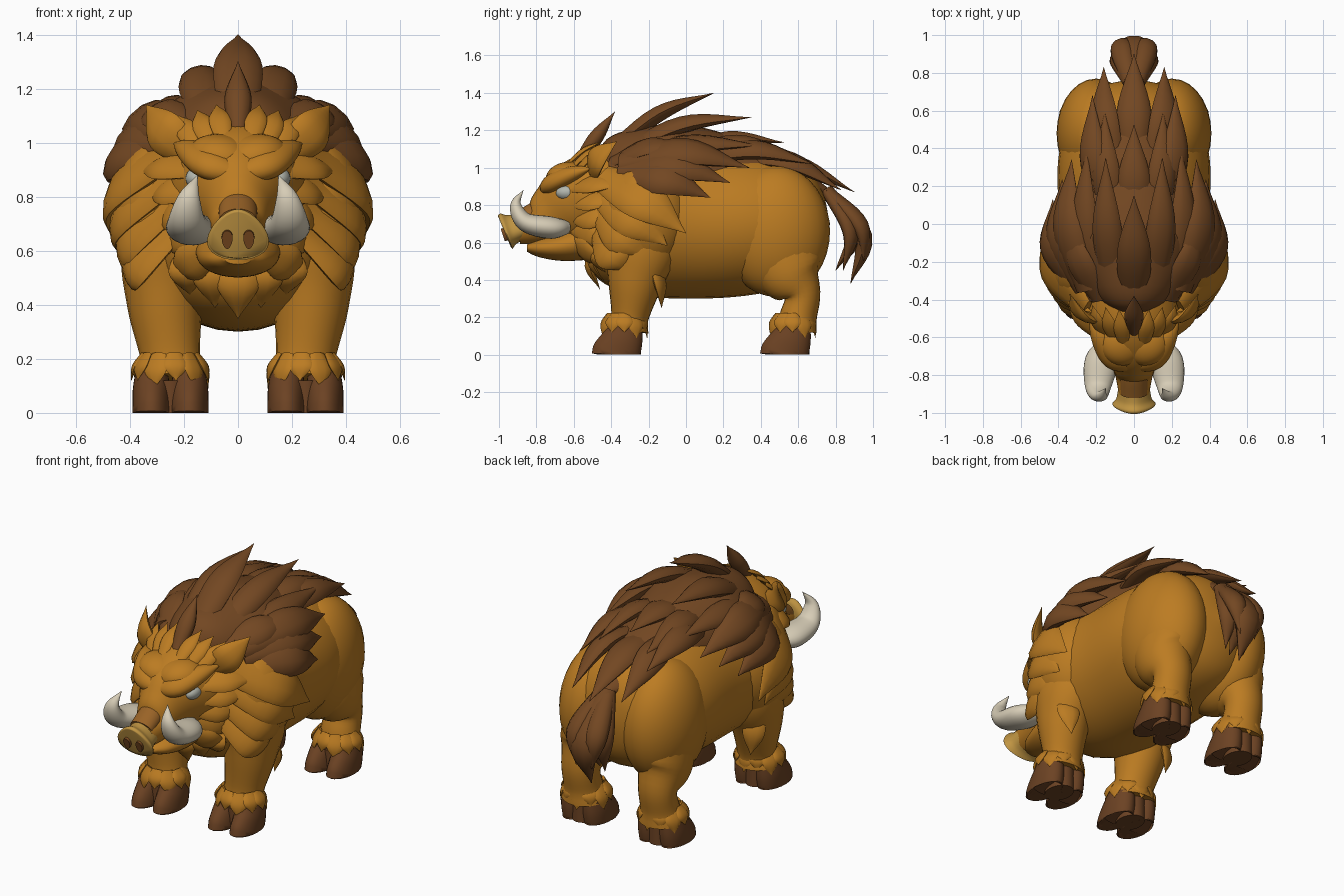
import bpy
import bmesh
import math
from mathutils import Vector, Matrix

cube = bpy.data.objects.get("Cube")
if cube:
    bpy.data.objects.remove(cube, do_unlink=True)


def material(name, *rgb):
    mat = bpy.data.materials.new(name)
    mat.use_nodes = True
    mat.diffuse_color = (*rgb, 1)
    shader = next(n for n in mat.node_tree.nodes if n.type == "BSDF_PRINCIPLED")
    shader.inputs["Base Color"].default_value = (*rgb, 1)
    return mat


GOLD = material("golden fur", .5, .2, .016)
BROWN = material("brown hair", .17, .063, .016)
HOOF = material("dark hoof", .15, .055, .017)
MUZZLE = material("muzzle brown", .32, .125, .02)
SNOUT = material("tan snout", .53, .3, .055)
IVORY = material("ivory", .68, .61, .47)
EYE = material("pale eye", .45, .47, .42)
NOSTRIL = material("nostril", .2, .07, .015)
UP, BACK = Vector((0, 0, 1)), Vector((0, 1, 0))


def spline(keys, steps):
    """Catmull-Rom samples through keys of (x, y, z, half width, half height)."""
    keys = [Vector(key) for key in keys]
    ends = [keys[0] * 2 - keys[1], *keys, keys[-1] * 2 - keys[-2]]
    samples = []
    for a, b, c, d in zip(ends, ends[1:], ends[2:], ends[3:]):
        for t in (i / steps for i in range(steps)):
            bend = a * 2 - b * 5 + c * 4 - d
            twist = b * 3 - a - c * 3 + d
            samples.append((b * 2 + (c - a) * t + bend * t ** 2 + twist * t ** 3) / 2)
    return samples + [keys[-1]]


def sweep(bm, keys, up=UP, sides=24, egg=0):
    """Loft elliptical rings along a curve."""
    samples = spline(keys, steps=6)
    centres = [Vector(sample[:3]) for sample in samples]
    rings = []
    for i, (centre, sample) in enumerate(zip(centres, samples)):
        tangent = centres[min(i + 1, len(centres) - 1)] - centres[max(i - 1, 0)]
        across = tangent.cross(up).normalized() * max(sample[3], .001)
        normal = across.cross(tangent).normalized() * max(sample[4], .001)
        ring = []
        for k in range(sides):
            cos, sin = math.cos(math.tau * k / sides), math.sin(math.tau * k / sides)
            co = centre + across * cos * (1 - egg * sin) + normal * sin
            co.z = max(co.z, 0)
            ring.append(bm.verts.new(co))
        rings.append(ring)
    for a, b in zip(rings, rings[1:]):
        for k in range(sides):
            bm.faces.new((a[k - 1], a[k], b[k], b[k - 1]))
    bm.faces.new(rings[0])
    bm.faces.new(rings[-1])


def lock(bm, base, tip, width, bulge, up, flat):
    """Pointed lock of hair that bulges away from the body."""
    middle = (base + tip) / 2
    out = (up or Vector((middle.x, 0, middle.z - .68))).normalized()
    middle += out * bulge
    thick = width * flat
    sweep(bm, [(*base, width * .65, thick * .7), (*middle, width, thick), (*tip, 0, 0)],
          up=out, sides=10)


def finish(bm, name, mat, mirror=True):
    bmesh.ops.recalc_face_normals(bm, faces=bm.faces)
    mesh = bpy.data.meshes.new(name)
    bm.to_mesh(mesh)
    bm.free()
    mesh.materials.append(mat)
    mesh.shade_smooth()
    mesh.set_sharp_from_angle(angle=math.radians(50))
    obj = bpy.data.objects.new(name, mesh)
    bpy.context.collection.objects.link(obj)
    if mirror:
        obj.modifiers.new("Mirror", "MIRROR").use_mirror_merge = False


def limb(name, mat, *keys, up=BACK, egg=0):
    """Mirrored pair of swept shapes."""
    bm = bmesh.new()
    sweep(bm, keys, up=up, egg=egg)
    finish(bm, name, mat)


def midline(name, mat, *rows, egg=0):
    """Single swept shape on the centre plane from (y, z, half width, half height)."""
    bm = bmesh.new()
    sweep(bm, [(0, *row) for row in rows], sides=32, egg=egg)
    finish(bm, name, mat, mirror=False)


def hair(name, mat, first, last=None, count=1, width=.08, bulge=.05, up=None, flat=.35, mirror=True):
    """Row of locks blended from the first (base, tip) to the last."""
    bm = bmesh.new()
    for i in range(count):
        blend = i / max(count - 1, 1)
        base, tip = (Vector(a).lerp(Vector(b), blend) for a, b in zip(first, last or first))
        lock(bm, base, tip, width, bulge, up, flat)
    finish(bm, name, mat, mirror)


def blob(name, mat, centre, radii, tilt=0):
    bm = bmesh.new()
    matrix = (Matrix.Translation(centre) @ Matrix.Rotation(tilt, 4, "Y")
              @ Matrix.Diagonal((*radii, 1)))
    bmesh.ops.create_uvsphere(bm, u_segments=28, v_segments=18, radius=1, matrix=matrix)
    finish(bm, name, mat)


# Barrel body and mane base
midline("body", GOLD, (-.52, .75, .1, .15), (-.45, .74, .28, .32), (-.25, .72, .4, .4),
        (.05, .7, .4, .4), (.35, .7, .4, .38), (.6, .7, .33, .32), (.72, .7, .2, .2), (.77, .7, 0, 0))
midline("mane_base", BROWN, (-.46, 1, .1, .1), (-.35, 1, .22, .2), (-.1, .95, .34, .29),
        (.2, .93, .27, .25), (.55, .9, .18, .13), (.8, .86, 0, 0))

# Legs, haunches and shoulders
limb("front_legs", GOLD, (.26, -.25, .9, .1, .14), (.27, -.24, .6, .16, .2),
     (.27, -.27, .4, .14, .15), (.25, -.3, .2, .11, .1), (.25, -.31, .13, .13, .11))
limb("hind_legs", GOLD, (.25, .5, .7, .12, .18), (.25, .55, .45, .14, .18),
     (.25, .62, .32, .11, .1), (.25, .6, .2, .11, .1), (.25, .59, .13, .13, .11))
blob("haunches", GOLD, (.2, .48, .66), (.21, .29, .35))
blob("shoulders", GOLD, (.27, -.21, .74), (.2, .23, .29))

# Cloven hooves and ragged cuffs
for leg, y in (("front", -.33), ("hind", .57)):
    ankle = Vector((.25, y, 0))
    bm = bmesh.new()
    for x in (.18, .32):
        toe = (x, y - .04)
        sweep(bm, [(x, y + .01, .15, .06, .09), (x, y - .01, .08, .07, .11),
                   (*toe, .01, .07, .13), (*toe, 0, .07, .13)], up=BACK)
    sweep(bm, [(*ankle.xy, .12, .07, .09), (*ankle.xy, 0, .07, .09)], up=BACK)
    finish(bm, leg + "_hooves", HOOF)
    bm = bmesh.new()
    cuffs = 11
    for k in range(cuffs):
        angle = math.tau * k / cuffs
        out = Vector((math.cos(angle), math.sin(angle) * .85, 0))
        base = ankle + out * .1 + UP * .22
        tip = ankle + out * .145 + UP * (.09 if k % 2 else .12)
        lock(bm, base, tip, width=.045, bulge=.01, up=out, flat=.25)
    finish(bm, leg + "_fur_cuffs", GOLD)

# Head, forehead, brows and jaw
midline("head", GOLD, (-.33, .82, .25, .27), (-.5, .82, .25, .26), (-.62, .79, .19, .22),
        (-.72, .74, .13, .16), (-.8, .69, .1, .1), (-.9, .67, .08, .08))
blob("forehead", GOLD, (.06, -.62, .94), (.13, .13, .09), tilt=-.2)
limb("brows", GOLD, (0, -.75, .88, .03, .03), (.1, -.71, .92, .07, .05),
     (.18, -.6, .97, .05, .04), (.24, -.5, 1, 0, 0), up=Vector((0, -.6, .8)))
midline("jaw", GOLD, (-.48, .62, .16, .11), (-.65, .58, .15, .08), (-.78, .57, .11, .05),
        (-.85, .57, .05, .02))
midline("muzzle_bridge", MUZZLE, (-.7, .83, .05, .04), (-.8, .76, .07, .06), (-.9, .71, .07, .05))
hair("muzzle_wrinkles", MUZZLE, ((0, -.76, .83), (.08, -.74, .77)),
     ((0, -.86, .77), (.08, -.84, .71)), count=3, width=.02, bulge=.02)
blob("eyes", EYE, (.15, -.635, .865), (.045, .06, .04), tilt=-.4)

# Snout disc with nostrils
midline("snout", SNOUT, (-.87, .69, .08, .07), (-.93, .67, .09, .08), (-.96, .66, .11, .1),
        (-.97, .656, .1, .09), egg=.3)
limb("nostrils", NOSTRIL, (.04, -.95, .65, .02, .035), (.04, -.98, .64, .02, .035), up=UP, egg=-.2)

# Upturned tusks
limb("tusks", IVORY, (.12, -.65, .68, .04, .06), (.17, -.73, .68, .06, .09),
     (.19, -.86, .71, .05, .07), (.18, -.91, .8, .03, .04), (.15, -.87, .88, 0, 0),
     up=Vector((1, 0, 0)))

# Ears and facial fur
hair("ears", GOLD, ((.17, -.5, .95), (.34, -.37, 1.14)), up=Vector((.5, -1, 0)))
hair("crest_fur", GOLD, ((.05, -.65, 1), (.08, -.45, 1.14)), ((.15, -.6, .97), (.22, -.43, 1.1)),
     count=3, width=.04, bulge=.02)
hair("cheek_fur", GOLD, ((.16, -.6, .9), (.36, -.37, .9)), ((.1, -.6, .6), (.24, -.45, .52)),
     count=5, width=.07, bulge=.02)
hair("chest_fur", GOLD, ((0, -.47, .6), (0, -.46, .35)), ((.18, -.45, .6), (.17, -.42, .43)),
     count=3, up=-BACK)

# Shoulder ruff and foreleg fur
hair("shoulder_ruff", GOLD, ((.25, -.45, .95), (.47, 0, .65)), ((.22, -.45, .7), (.38, -.3, .45)),
     count=4, width=.12, bulge=.09, flat=.3)
hair("foreleg_fur", GOLD, ((.34, -.18, .5), (.33, -.13, .25)), up=Vector((.5, 1, 0)), width=.06, bulge=.02)

# Layered mane, from the forehead to the rump
hair("forelock", BROWN, ((0, -.57, 1.04), (0, -.38, 1.3)), width=.05, bulge=0, flat=.8, mirror=False)
hair("mane_crest", BROWN, ((0, -.45, 1.05), (0, .15, 1.4)), ((0, .3, 1.05), (0, .9, .87)),
     count=3, width=.09, bulge=.06, flat=.5, mirror=False)
hair("mane_inner", BROWN, ((.1, -.4, 1.05), (.15, .35, 1.27)), ((.1, .3, 1.05), (.16, .83, .88)),
     count=3, bulge=.07, flat=.55)
hair("mane_middle", BROWN, ((.2, -.4, 1), (.25, .4, 1.12)), ((.15, .05, 1.05), (.22, .68, 1.02)),
     count=2, bulge=.07, flat=.55)
hair("mane_outer", BROWN, ((.25, -.35, 1.03), (.33, .34, 1)), ((.28, -.35, .95), (.43, .13, .84)),
     count=3, width=.1, bulge=.09, flat=.5)
hair("mane_shoulder", BROWN, ((.18, -.4, 1.03), (.34, 0, 1.11)))

# Tail of hanging locks
hair("tail", BROWN, ((0, .75, .88), (0, .88, .38)), ((0, .75, .88), (0, .8, .45)),
     count=2, width=.09, bulge=.13, up=BACK, flat=.6, mirror=False)
hair("tail_sides", BROWN, ((.02, .75, .88), (.05, .95, .5)), ((.02, .75, .88), (.06, .84, .45)),
     count=2, width=.06, bulge=.09, up=Vector((.4, 1, 0)), flat=.7)
